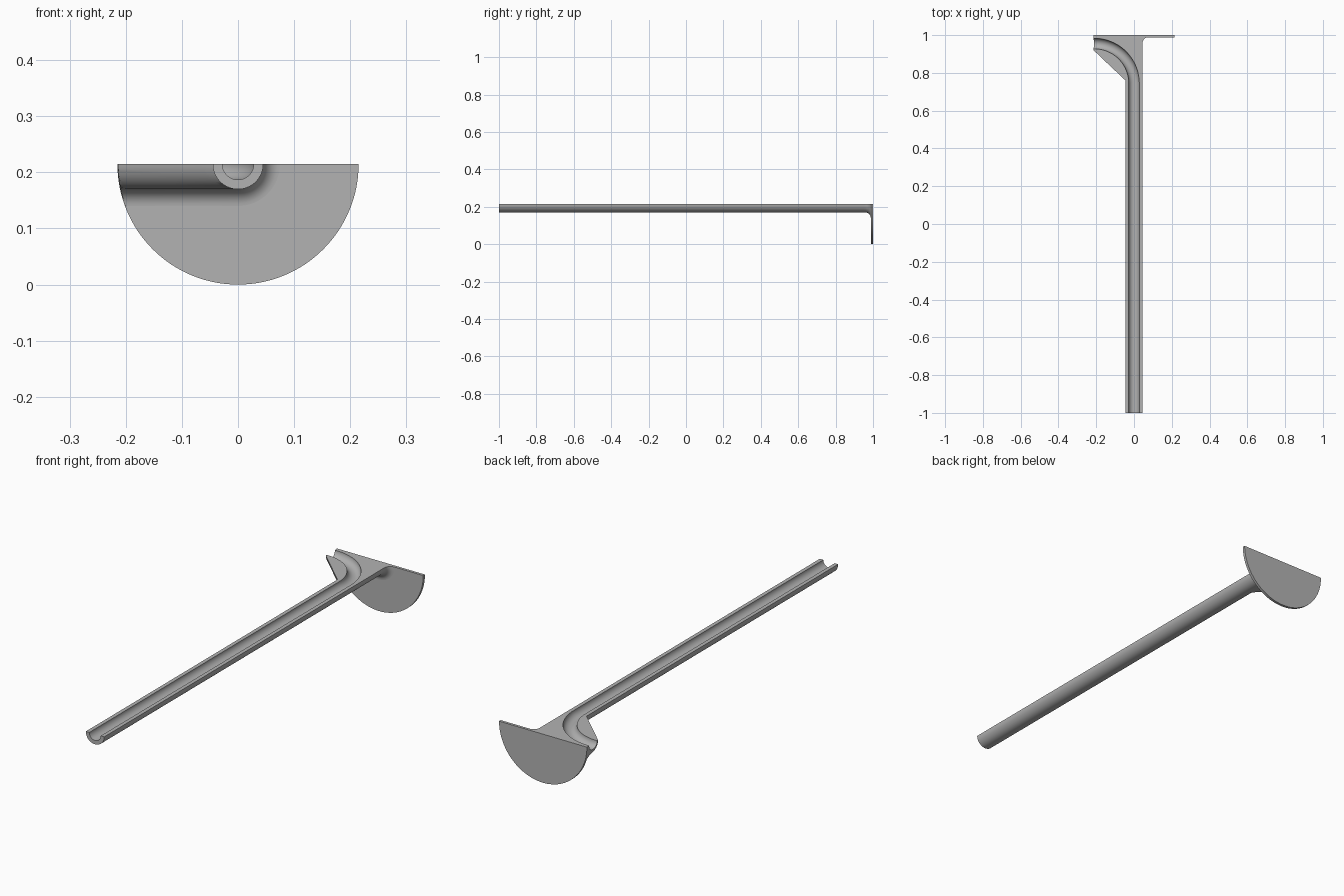
import bpy, bmesh
from math import sin, cos, pi, sqrt, radians

if "Cube" in bpy.data.objects:
    bpy.data.objects.remove(bpy.data.objects["Cube"])

TOP = 0.215      # height of the flat cut plane, also the flange radius
STEM_R = 0.045
BORE_R = 0.028
BEND_R = 0.21
BEND_Y = 0.745   # where the bore starts to turn
FILLET = 0.03
PLATE_Y = 0.988  # front face of the flange

grey = bpy.data.materials.new("plain grey")
grey.use_nodes = True
colour = (0.45, 0.45, 0.45, 1)
grey.diffuse_color = colour
grey.node_tree.nodes["Principled BSDF"].inputs["Base Color"].default_value = colour


def loft(name, rings):
    """Join closed rings of equal length into a capped solid."""
    bm = bmesh.new()
    rows = [[bm.verts.new(p) for p in ring] for ring in rings]
    n = len(rows[0])
    for a, b in zip(rows, rows[1:]):
        for i in range(n):
            j = (i + 1) % n
            bm.faces.new((a[i], a[j], b[j], b[i]))
    bm.faces.new(rows[0])
    bm.faces.new(rows[-1])
    bmesh.ops.remove_doubles(bm, verts=bm.verts, dist=0.00005)
    bmesh.ops.recalc_face_normals(bm, faces=bm.faces)
    mesh = bpy.data.meshes.new(name)
    bm.to_mesh(mesh)
    bm.free()
    mesh.materials.append(grey)
    obj = bpy.data.objects.new(name, mesh)
    bpy.context.collection.objects.link(obj)
    return obj


def smooth(obj):
    bpy.ops.object.select_all(action='DESELECT')
    obj.select_set(True)
    bpy.context.view_layer.objects.active = obj
    bpy.ops.object.shade_smooth_by_angle(angle=radians(30))


STEPS = 16
angles = [pi / 2 * i / STEPS for i in range(STEPS + 1)]


def stem_ring(y):
    """Half-round section, widened left by the gusset and flared by the fillet."""
    t = max(0, y - (PLATE_Y - FILLET))
    r = STEM_R + FILLET - sqrt(max(0, FILLET ** 2 - t ** 2))
    g = max(0, y - 0.76)
    left = -STEM_R - g * 1.06
    round_x = STEM_R + min(0.01, g / 2)
    ring = [(r * cos(a), y, TOP - r * sin(a)) for a in angles]
    for a in reversed(angles):
        depth = r * sin(a)
        limit = -sqrt(0.214 ** 2 - depth ** 2)
        x = max(left + round_x * (1 - cos(a)), limit)
        ring.append((x, y, TOP - depth))
    return ring


# stem with gusset and fillet
stations = [-1, 0.76, 0.77, 0.78, 0.85]
stations += [0.92 + 0.038 * i / 8 for i in range(9)]
stations += [PLATE_Y - FILLET + FILLET * sin(pi / 2 * i / 10) for i in range(1, 11)]
stem = loft("stem", [stem_ring(y) for y in stations])


# bore cutter following the bend
def bore_ring(x, y, turn):
    ring = []
    for i in range(48):
        a = 2 * pi * (i + 0.5) / 48
        side = BORE_R * cos(a)
        ring.append((x + side * cos(turn), y + side * sin(turn),
                     TOP + BORE_R * sin(a)))
    return ring


bore = [bore_ring(0, -1.05, 0)]
for i in range(33):
    turn = pi / 2 * i / 32
    bore.append(bore_ring(BEND_R * (cos(turn) - 1), BEND_Y + BEND_R * sin(turn), turn))
bore.append(bore_ring(-0.3, BEND_Y + BEND_R, pi / 2))
cutter = loft("bore_cutter", bore)
cutter.hide_render = True

cut = stem.modifiers.new("bore", 'BOOLEAN')
cut.operation = 'DIFFERENCE'
cut.solver = 'EXACT'
cut.object = cutter
bpy.context.view_layer.objects.active = stem
bpy.ops.object.modifier_apply(modifier=cut.name)
bpy.data.objects.remove(cutter)
smooth(stem)

# half-round flange at the back
flange = loft("flange", [[(TOP * cos(pi * i / 64), y, TOP - TOP * sin(pi * i / 64))
                          for i in range(65)] for y in (PLATE_Y, 1)])
smooth(flange)
